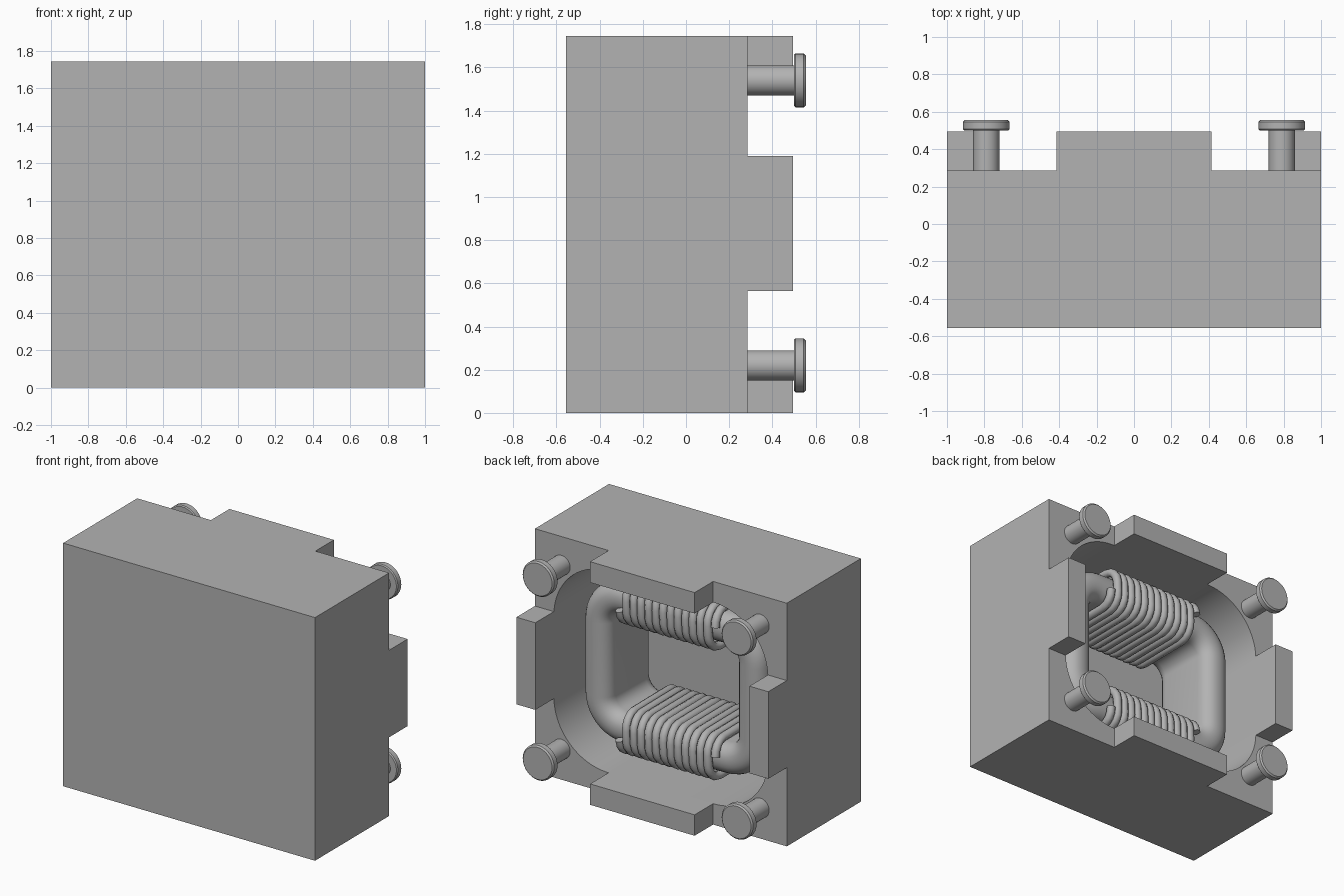
import bpy, bmesh, math
from mathutils import Matrix, Vector

cube = bpy.data.objects.get("Cube")
if cube:
    bpy.data.objects.remove(cube, do_unlink=True)

grey = bpy.data.materials.new("plain_grey")
grey.use_nodes = True
COLOR = (0.45, 0.45, 0.45, 1)
grey.diffuse_color = COLOR
grey.node_tree.nodes["Principled BSDF"].inputs["Base Color"].default_value = COLOR

H = 1.745            # total height
ZC = H / 2           # middle height
FRONT, BACK = -0.555, 0.285
CORE_Y = -0.09       # middle depth of the ring core


def make_object(name, bm, smooth=False):
    bmesh.ops.recalc_face_normals(bm, faces=bm.faces)
    mesh = bpy.data.meshes.new(name)
    bm.to_mesh(mesh)
    bm.free()
    ob = bpy.data.objects.new(name, mesh)
    bpy.context.collection.objects.link(ob)
    mesh.materials.append(grey)
    select(ob)
    if smooth:
        bpy.ops.object.shade_smooth_by_angle(angle=math.radians(35))
    return ob


def select(ob):
    bpy.ops.object.select_all(action='DESELECT')
    ob.select_set(True)
    bpy.context.view_layer.objects.active = ob


def box(name, lo, hi):
    bm = bmesh.new()
    lo, hi = Vector(lo), Vector(hi)
    bmesh.ops.create_cube(bm, size=1, matrix=Matrix.Translation((lo + hi) / 2)
                          @ Matrix.Diagonal((*(hi - lo), 1)))
    return make_object(name, bm)


def rounded_rect(hx, hy, r, seg):
    """Corner points of a rounded rectangle, counter-clockwise."""
    pts = []
    for q, (sx, sy) in enumerate([(1, 1), (-1, 1), (-1, -1), (1, -1)]):
        for i in range(seg + 1):
            a = math.pi / 2 * (q + i / seg)
            pts.append((sx * (hx - r) + r * math.cos(a), sy * (hy - r) + r * math.sin(a)))
    return pts


def bridge(bm, rings, closed):
    n = len(rings[0])
    for k in range(len(rings) if closed else len(rings) - 1):
        a, b = rings[k], rings[(k + 1) % len(rings)]
        for i in range(n):
            j = (i + 1) % n
            bm.faces.new((a[i], a[j], b[j], b[i]))


# Housing: a block with a rounded pocket open at the back
housing = box("housing", (-1, FRONT, 0), (1, BACK, H))
bm = bmesh.new()
rings = [[bm.verts.new((x, y, ZC + z)) for x, z in rounded_rect(0.85, ZC - 0.15, 0.43, 16)]
         for y in (-0.42, BACK + 0.2)]
bridge(bm, rings, False)
for ring in rings:
    bm.faces.new(ring)
cutter = make_object("pocket_cutter", bm)
cutter.hide_render = True
select(housing)
cut = housing.modifiers.new("pocket", 'BOOLEAN')
cut.operation, cut.solver, cut.object = 'DIFFERENCE', 'EXACT', cutter
bpy.ops.object.modifier_apply(modifier=cut.name)
bpy.data.objects.remove(cutter, do_unlink=True)
bpy.ops.object.shade_smooth_by_angle(angle=math.radians(35))

# Four tabs standing on the back rim
TAB = 0.495
box("bottom_tab", (-0.415, BACK, 0), (0.415, TAB, 0.15))
box("top_tab", (-0.415, BACK, H - 0.15), (0.415, TAB, H))
box("left_tab", (0.85, BACK, 0.565), (1, TAB, 1.19))
box("right_tab", (-1, BACK, 0.565), (-0.85, TAB, 1.19))


# Terminal pins: shaft and round head with a softened edge
def pin(name, x, z):
    profile = [(0.07, BACK - 0.01), (0.07, 0.5), (0.118, 0.5), (0.125, 0.507),
               (0.125, 0.545), (0.115, 0.555)]
    bm = bmesh.new()
    n = 32
    rings = [[bm.verts.new((x + r * math.cos(math.tau * i / n), y,
                            z + r * math.sin(math.tau * i / n))) for i in range(n)]
             for r, y in profile]
    bridge(bm, rings, False)
    bm.faces.new(rings[0])
    bm.faces.new(rings[-1])
    make_object(name, bm, True)


for side, x in (("left", 0.79), ("right", -0.79)):
    for level, z in (("lower", 0.22), ("upper", 1.54)):
        pin(f"{level}_{side}_pin", x, z)

# Ring core: rounded section swept around a rounded rectangle
RX, RZ, RR = 0.61, 0.465, 0.2
bm = bmesh.new()
rings = [[bm.verts.new((x, CORE_Y + y, ZC + z))
          for x, z in rounded_rect(RX + o, RZ + o, RR + o, 10)]
         for o, y in rounded_rect(0.11, 0.27, 0.1, 6)]
bridge(bm, rings, True)
make_object("ring_core", bm, True)


# Windings: one continuous wire wound around each horizontal leg
def winding(name, z0, turns=13, half=0.38):
    loop = rounded_rect(0.30, 0.14, 0.1, 4)
    total = turns * len(loop)
    curve = bpy.data.curves.new(name, 'CURVE')
    curve.dimensions = '3D'
    curve.bevel_depth, curve.bevel_resolution = 0.03, 2
    curve.use_fill_caps = True
    spline = curve.splines.new('POLY')
    spline.points.add(total - 1)
    for i, p in enumerate(spline.points):
        y, z = loop[i % len(loop)]
        p.co = (-half + 2 * half * i / (total - 1), CORE_Y + y, z0 + z, 1)
    spline.use_smooth = True
    curve.materials.append(grey)
    ob = bpy.data.objects.new(name, curve)
    bpy.context.collection.objects.link(ob)
    select(ob)
    bpy.ops.object.convert(target='MESH')


winding("lower_winding", ZC - RZ)
winding("upper_winding", ZC + RZ)
